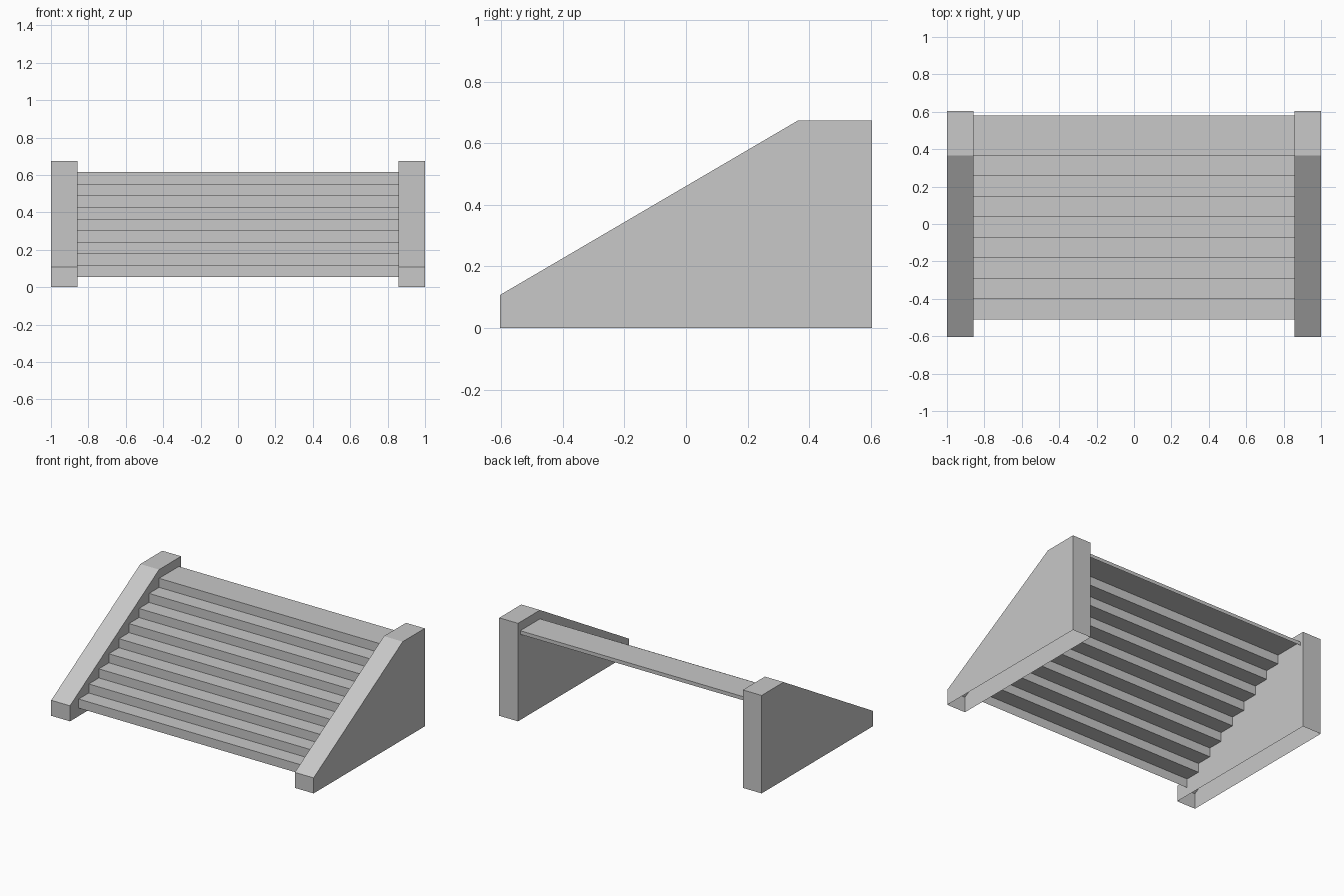
import bpy
import bmesh

cube = bpy.data.objects.get("Cube")
if cube:
    bpy.data.objects.remove(cube, do_unlink=True)

GREY = (0.58, 0.58, 0.58, 1.0)
mat = bpy.data.materials.new("stone_grey")
mat.use_nodes = True
mat.diffuse_color = GREY
mat.node_tree.nodes["Principled BSDF"].inputs["Base Color"].default_value = GREY


def sweep(name, profile, x0, x1, capped):
    """Sweep an open (y, z) profile along x, optionally closing both ends."""
    bm = bmesh.new()
    a = [bm.verts.new((x0, y, z)) for y, z in profile]
    b = [bm.verts.new((x1, y, z)) for y, z in profile]
    for i in range(len(profile) - 1):
        bm.faces.new((a[i], b[i], b[i + 1], a[i + 1]))
    if capped:
        bm.faces.new(a)
        bm.faces.new(b[::-1])
    mesh = bpy.data.meshes.new(name)
    bm.to_mesh(mesh)
    bm.free()
    mesh.materials.append(mat)
    obj = bpy.data.objects.new(name, mesh)
    bpy.context.collection.objects.link(obj)
    return obj


HALF_STEP = 0.857      # half width of the flight
FRONT, BACK = -0.605, 0.605

# Side walls: hollow shells, open underneath
wall = [(FRONT, 0), (FRONT, 0.107), (0.365, 0.675), (BACK, 0.675), (BACK, 0)]
sweep("right_side_wall", wall, -1, -HALF_STEP, True)
sweep("left_side_wall", wall, HALF_STEP, 1, True)

# Flight of steps: one folded sheet, ending in a landing with a small back lip
STEPS = 9
RISE, RUN = 0.0622, 0.1094
y, z = -0.51, 0.055
stairs = [(y, z)]
for i in range(STEPS):
    z += RISE
    stairs.append((y, z))
    y = y + RUN if i < STEPS - 1 else 0.58
    stairs.append((y, z))
stairs.append((y, z - 0.025))
sweep("steps", stairs, -HALF_STEP, HALF_STEP, False)
